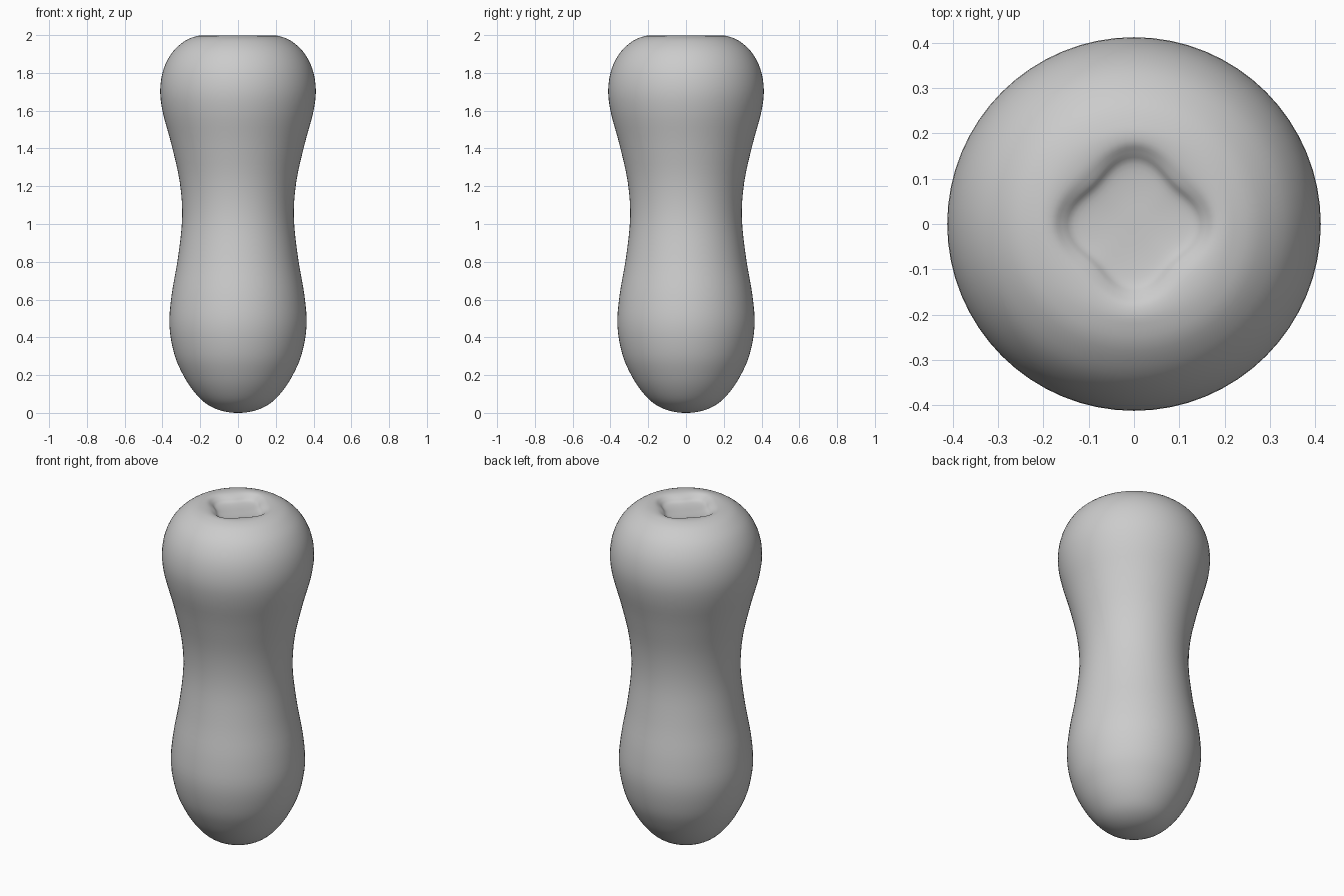
import bpy, bmesh, math
from mathutils import Vector

if "Cube" in bpy.data.objects:
    bpy.data.objects.remove(bpy.data.objects["Cube"])

# Waisted body profile as (radius, height), from bottom pole to dented top
PROFILE = [(0, 0), (0.09, 0.012), (0.17, 0.05), (0.235, 0.115), (0.29, 0.2),
           (0.337, 0.31), (0.363, 0.46), (0.352, 0.62), (0.318, 0.82),
           (0.296, 1.03), (0.308, 1.22), (0.352, 1.42), (0.398, 1.59),
           (0.412, 1.71), (0.394, 1.82), (0.347, 1.91), (0.28, 1.97),
           (0.22, 1.994), (0.175, 1.996), (0.145, 1.982), (0.12, 1.964),
           (0.07, 1.957), (0, 1.956)]
SEGMENTS, STEPS = 64, 4


def smooth_path(points, steps):
    """Catmull-Rom curve through the points, mirrored across the axis at both ends."""
    p = [Vector(q) for q in points]
    p = [Vector((-p[1].x, p[1].y))] + p + [Vector((-p[-2].x, p[-2].y))]
    path = []
    for a, b, c, d in zip(p, p[1:], p[2:], p[3:]):
        for i in range(steps):
            t = i / steps
            path.append(0.5 * (2 * b + (c - a) * t + (2 * a - 5 * b + 4 * c - d) * t * t
                               + (3 * b - a - 3 * c + d) * t ** 3))
    return path + [p[-2]]


# Revolve the profile; the top dent is squared off with corners on the axes
path = smooth_path(PROFILE, STEPS)
dent_start = (len(PROFILE) - 6) * STEPS
bm = bmesh.new()
rings = []
for k, (r, z) in enumerate(path[1:-1], 1):
    ring = []
    for s in range(SEGMENTS):
        a = 2 * math.pi * s / SEGMENTS
        blend = min(1, max(0, (k - dent_start) / (2 * STEPS)))
        rr = r * (1 + 0.10 * blend * math.cos(4 * a))
        ring.append(bm.verts.new((rr * math.cos(a), rr * math.sin(a), z)))
    rings.append(ring)
bottom = bm.verts.new((0, 0, path[0].y))
top = bm.verts.new((0, 0, path[-1].y))
for s in range(SEGMENTS):
    n = (s + 1) % SEGMENTS
    bm.faces.new((bottom, rings[0][n], rings[0][s]))
    bm.faces.new((top, rings[-1][s], rings[-1][n]))
    for low, high in zip(rings, rings[1:]):
        bm.faces.new((low[s], low[n], high[n], high[s]))
for f in bm.faces:
    f.smooth = True
mesh = bpy.data.meshes.new("body")
bm.to_mesh(mesh)
bm.free()

body = bpy.data.objects.new("body", mesh)
bpy.context.collection.objects.link(body)
grey = bpy.data.materials.new("light grey")
grey.diffuse_color = (0.6, 0.6, 0.6, 1)
grey.use_nodes = True
grey.node_tree.nodes["Principled BSDF"].inputs["Base Color"].default_value = grey.diffuse_color
mesh.materials.append(grey)
